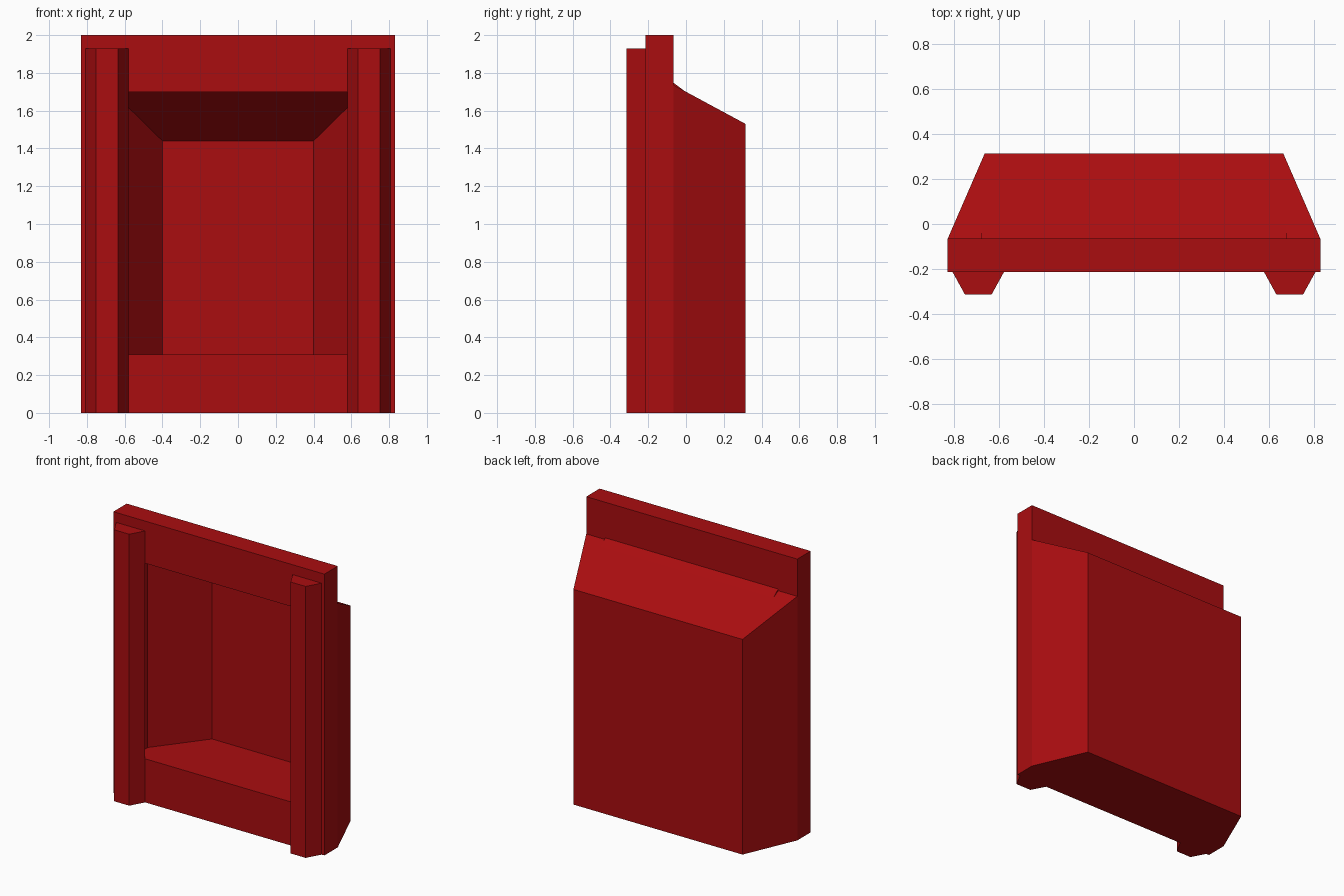
import bpy
import bmesh

old = bpy.data.objects.get("Cube")
if old:
    bpy.data.objects.remove(old, do_unlink=True)

# Single red paint
red = bpy.data.materials.new("deep red")
red.use_nodes = True
RED = (0.40, 0.004, 0.005, 1)
red.diffuse_color = RED
red.node_tree.nodes["Principled BSDF"].inputs["Base Color"].default_value = RED


def rect(half, y, low, high):
    """Upright rectangle centred on x = 0."""
    return [(-half, y, low), (half, y, low), (half, y, high), (-half, y, high)]


def loft(name, rings, closed=False):
    """Skin successive rings; cap the ends or join them into a loop."""
    bm = bmesh.new()
    loops = [[bm.verts.new(p) for p in ring] for ring in rings]
    pairs = list(zip(loops, loops[1:]))
    if closed:
        pairs.append((loops[-1], loops[0]))
    else:
        bm.faces.new(loops[0])
        bm.faces.new(loops[-1])
    for a, b in pairs:
        n = len(a)
        for i in range(n):
            j = (i + 1) % n
            bm.faces.new((a[i], a[j], b[j], b[i]))
    bmesh.ops.recalc_face_normals(bm, faces=bm.faces)
    mesh = bpy.data.meshes.new(name)
    bm.to_mesh(mesh)
    bm.free()
    mesh.materials.append(red)
    obj = bpy.data.objects.new(name, mesh)
    bpy.context.collection.objects.link(obj)
    return obj


FRONT, JOIN, BACK = -0.215, -0.065, 0.315
WIDE, OPEN = 0.83, 0.665
SILL, LINTEL = 0.31, 1.70

# Flat front frame with its rectangular opening
loft("front_frame", [
    rect(WIDE, JOIN, 0, 2),
    rect(WIDE, FRONT, 0, 2),
    rect(OPEN, FRONT, SILL, LINTEL),
    rect(OPEN, JOIN, SILL, LINTEL),
], closed=True)

# Tapered housing behind the frame, hollowed by the tapered recess
loft("rear_housing", [
    rect(0.40, 0.28, SILL, 1.44),
    rect(OPEN, JOIN, SILL, LINTEL),
    rect(WIDE, JOIN, 0, 1.735),
    rect(0.665, BACK, 0, 1.53),
])

# Low ridge where the recess lining rises through the sloped top
loft("top_ridge", [
    [(x, JOIN, 1.72), (x, JOIN, 1.747), (x, 0.0, 1.698), (x, 0.0, 1.69)]
    for x in (-0.68, 0.68)
])

# Chamfered rails up both sides of the front
for side, name in ((1, "left_rail"), (-1, "right_rail")):
    profile = [(0.58, FRONT), (0.635, -0.315), (0.753, -0.315), (0.808, FRONT)]
    loft(name, [[(side * x, y, z) for x, y in profile] for z in (0, 1.93)])
